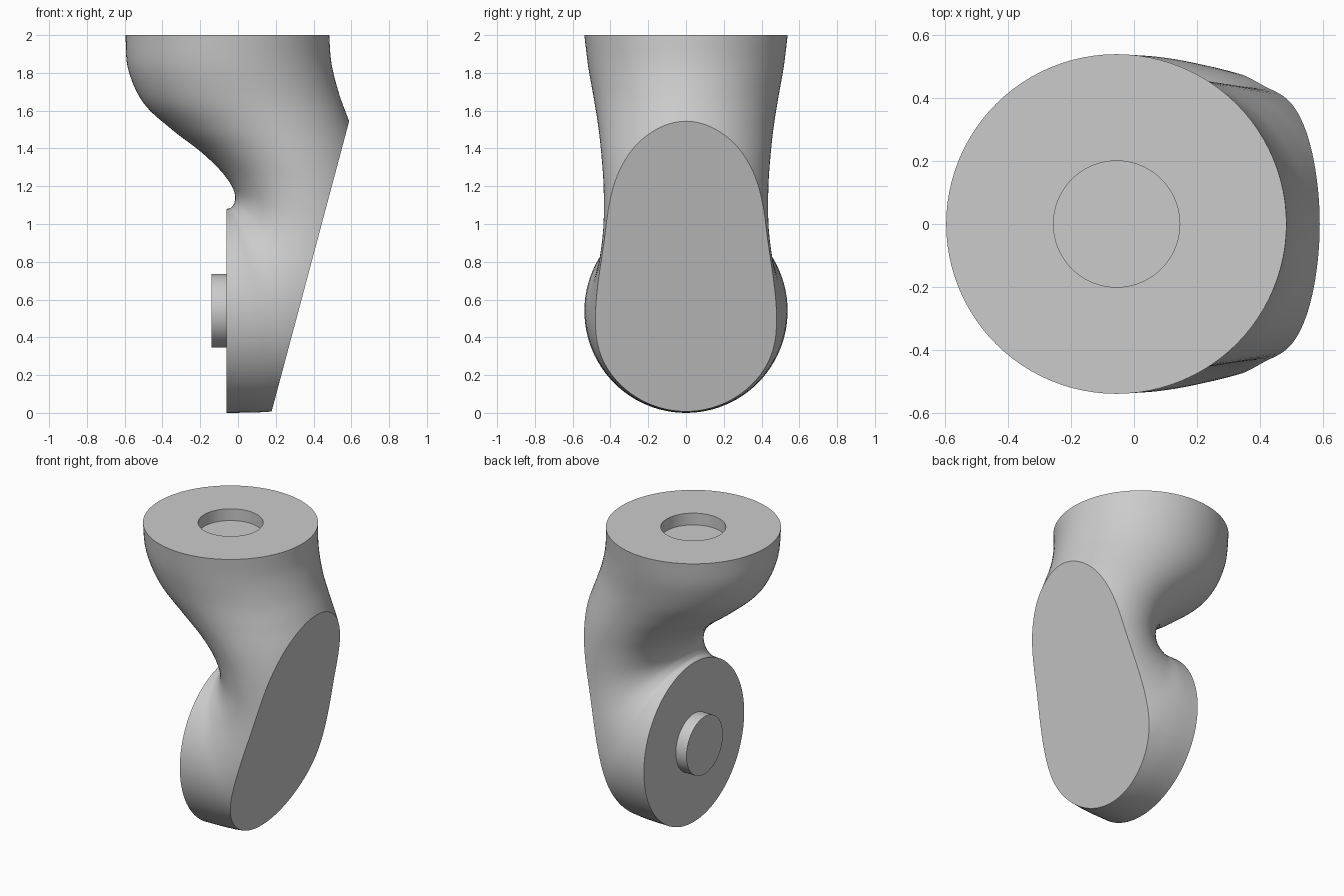
import bpy, bmesh, math
from mathutils import Vector

if "Cube" in bpy.data.objects:
    bpy.data.objects.remove(bpy.data.objects["Cube"], do_unlink=True)

SIDES = 96
STEPS = 6

grey = bpy.data.materials.new("plain grey")
grey.use_nodes = True
grey.diffuse_color = (0.6, 0.6, 0.6, 1)
grey.node_tree.nodes["Principled BSDF"].inputs["Base Color"].default_value = (0.6, 0.6, 0.6, 1)


def add_ring(bm, section):
    """Ellipse spanning inner point to outer point in xz, with half width w in y."""
    px, pz, qx, qz, w = section
    inner, outer = Vector((px, 0, pz)), Vector((qx, 0, qz))
    mid, arm = (inner + outer) / 2, (outer - inner) / 2
    ring = []
    for i in range(SIDES):
        a = math.tau * i / SIDES
        ring.append(bm.verts.new(mid + arm * math.cos(a) + Vector((0, w * math.sin(a), 0))))
    return ring


def loft(bm, sections):
    rings = [add_ring(bm, s) for s in sections]
    for a, b in zip(rings, rings[1:]):
        for i in range(SIDES):
            j = (i + 1) % SIDES
            bm.faces.new((a[i], a[j], b[j], b[i]))
    bm.faces.new(rings[0])
    bm.faces.new(rings[-1])


def smooth_sections(keys):
    """Catmull-Rom interpolation through the key sections."""
    pts = [keys[0]] + keys + [keys[-1]]
    out = []
    for k in range(len(keys) - 1):
        a, b, c, d = pts[k:k + 4]
        for s in range(STEPS):
            t = s / STEPS
            out.append([0.5 * (2 * q + (r - p) * t + (2 * p - 5 * q + 4 * r - e) * t * t
                               + (3 * q - p - 3 * r + e) * t ** 3)
                        for p, q, r, e in zip(a, b, c, d)])
    return out + [keys[-1]]


def finish(bm, name):
    bmesh.ops.recalc_face_normals(bm, faces=bm.faces[:])
    mesh = bpy.data.meshes.new(name)
    bm.to_mesh(mesh)
    bm.free()
    mesh.materials.append(grey)
    obj = bpy.data.objects.new(name, mesh)
    bpy.context.collection.objects.link(obj)
    bpy.ops.object.select_all(action='DESELECT')
    obj.select_set(True)
    bpy.context.view_layer.objects.active = obj
    bpy.ops.object.shade_smooth_by_angle(angle=math.radians(30))


# Curved body: inner x, inner z, outer x, outer z, half width
body_keys = [
    (-0.595, 2.00, 0.483, 2.00, 0.538),
    (-0.582, 1.82, 0.495, 1.85, 0.518),
    (-0.50, 1.64, 0.535, 1.69, 0.488),
    (-0.35, 1.50, 0.59, 1.54, 0.465),
    (-0.20, 1.385, 0.66, 1.35, 0.448),
    (-0.09, 1.28, 0.72, 1.10, 0.436),
    (-0.03, 1.195, 0.74, 0.75, 0.438),
    (-0.015, 1.14, 0.68, 0.36, 0.465),
    (-0.025, 1.10, 0.45, 0.07, 0.503),
    (-0.04, 1.085, 0.20, 0.01, 0.529),
    (-0.06, 1.08, -0.06, 0.00, 0.538),
]
# Round socket sunk into the top face
socket = [(-0.255, z, 0.145, z, 0.2) for z in (1.92, 2.0)]

bm = bmesh.new()
loft(bm, socket + smooth_sections(body_keys))

# Slanted flat cut on the outer side
cut = bmesh.ops.bisect_plane(bm, geom=bm.verts[:] + bm.edges[:] + bm.faces[:],
                             plane_co=(0.59, 0, 1.55), plane_no=(1.535, 0, -0.41),
                             clear_outer=True)
rim = [e for e in cut["geom_cut"] if isinstance(e, bmesh.types.BMEdge)]
bmesh.ops.holes_fill(bm, edges=rim, sides=0)
finish(bm, "limb_body")

# Round peg on the side disc
bm = bmesh.new()
loft(bm, [(x, 0.735, x, 0.345, 0.195) for x in (-0.05, -0.14)])
finish(bm, "joint_peg")
